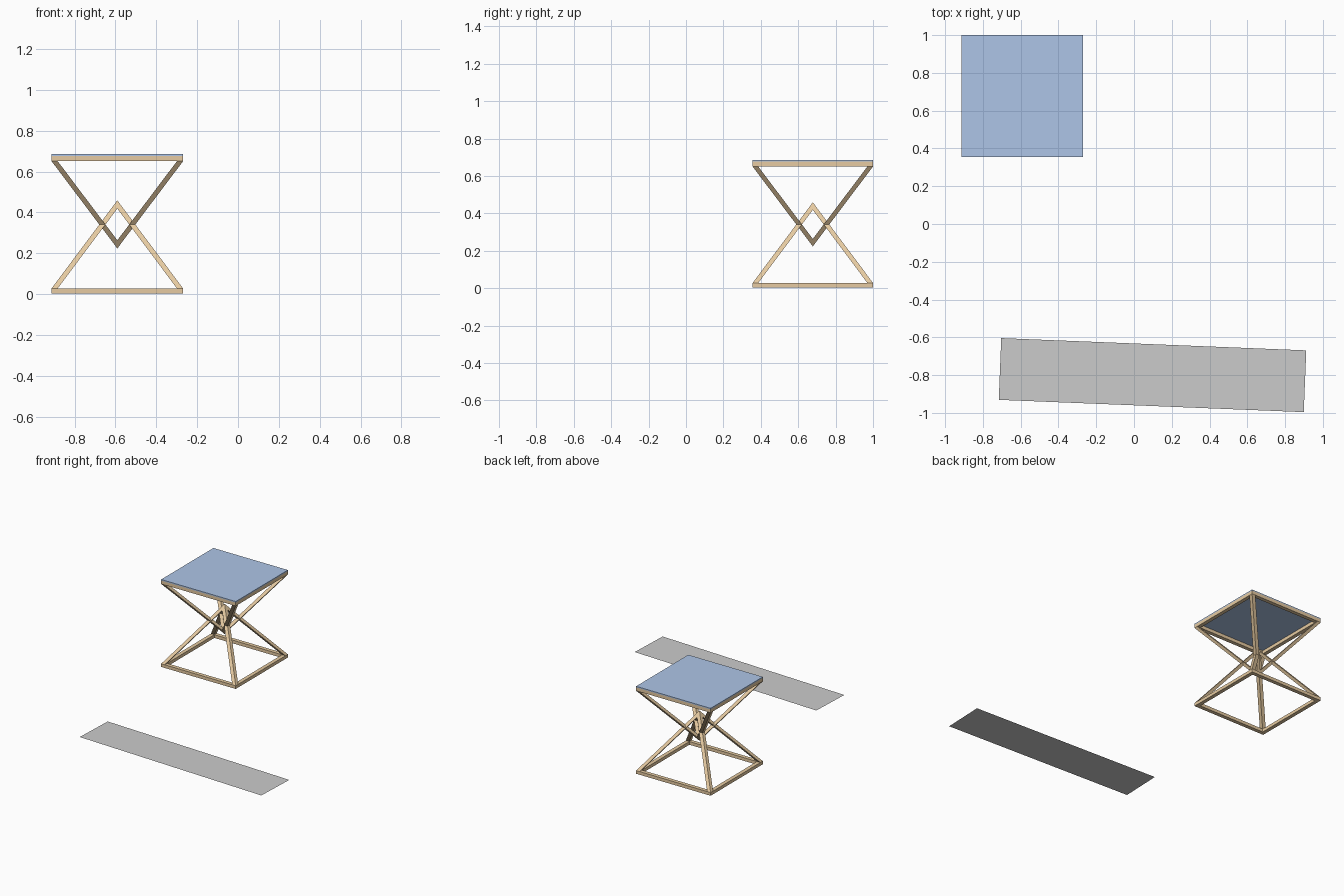
import bpy, bmesh, math

if "Cube" in bpy.data.objects:
    bpy.data.objects.remove(bpy.data.objects["Cube"])

CX, CY, S = -0.591, 0.678, 0.322        # table centre and half width
T = 0.03                                # bar width
Z0, Z1 = 0.003, 0.028                   # bottom frame
Z2, Z3, Z4 = 0.651, 0.677, 0.686        # top frame and panel
APEX_UP, APEX_DOWN = 0.459, 0.224       # pyramid tips


def material(name, color):
    m = bpy.data.materials.new(name)
    m.diffuse_color = color
    m.use_nodes = True
    m.node_tree.nodes["Principled BSDF"].inputs["Base Color"].default_value = m.diffuse_color
    return m


wood = material("wood", (0.80, 0.60, 0.36, 1))
blue = material("blue_top", (0.42, 0.56, 0.80, 1))


def finish(name, bm, loc, mat=None):
    bmesh.ops.recalc_face_normals(bm, faces=bm.faces)
    me = bpy.data.meshes.new(name)
    bm.to_mesh(me)
    bm.free()
    ob = bpy.data.objects.new(name, me)
    ob.location = loc
    bpy.context.collection.objects.link(ob)
    if mat:
        me.materials.append(mat)
    return ob


def loft(bm, rings):
    """Closed solid through a stack of square rings."""
    vs = [[bm.verts.new(p) for p in r] for r in rings]
    for a, b in zip(vs, vs[1:]):
        for i in range(4):
            j = (i + 1) % 4
            bm.faces.new((a[i], a[j], b[j], b[i]))
    bm.faces.new(vs[0])
    bm.faces.new(vs[-1])


def square(lo, hi, z):
    return [(lo, lo, z), (hi, lo, z), (hi, hi, z), (lo, hi, z)]


def frame(name, za, zb):
    """Square picture frame with an open middle."""
    bm = bmesh.new()
    rings = [[bm.verts.new(p) for p in square(-h, h, z)]
             for h, z in ((S, za), (S, zb), (S - T, zb), (S - T, za))]
    for k in range(4):
        a, b = rings[k], rings[(k + 1) % 4]
        for i in range(4):
            j = (i + 1) % 4
            bm.faces.new((a[i], a[j], b[j], b[i]))
    finish(name, bm, (CX, CY, 0), wood)


def leg(name, sx, sy, zbase, ztip):
    """Slanted corner leg, flush with the pyramid sides, tapered at the tip."""
    bm = bmesh.new()
    znear = ztip + (zbase - ztip) * T / S
    loft(bm, [square(S - T, S, zbase), square(0, T, znear),
              square(0, 0.0005, ztip)])
    for v in bm.verts:
        v.co.x *= sx
        v.co.y *= sy
    finish(name, bm, (CX, CY, 0), wood)


# Wooden frames
frame("bottom_frame", Z0, Z1)
frame("top_frame", Z2, Z3)

# Two interlocking pyramids of legs
for sx, xn in ((-1, "left"), (1, "right")):
    for sy, yn in ((-1, "front"), (1, "back")):
        leg(f"lower_leg_{yn}_{xn}", sx, sy, Z1, APEX_UP)
        leg(f"upper_leg_{yn}_{xn}", sx, sy, Z2, APEX_DOWN)

# Table top panel
bm = bmesh.new()
loft(bm, [square(-S, S, Z3), square(-S, S, Z4)])
finish("table_top", bm, (CX, CY, 0), blue)

# Flat strip lying on the floor
bm = bmesh.new()
w, d = 0.808, 0.1635
bm.faces.new([bm.verts.new(p) for p in
              ((-w, -d, 0), (w, -d, 0), (w, d, 0), (-w, d, 0))])
strip = finish("floor_strip", bm, (0.098, -0.8, 0))
strip.rotation_euler.z = math.radians(-2.3)
